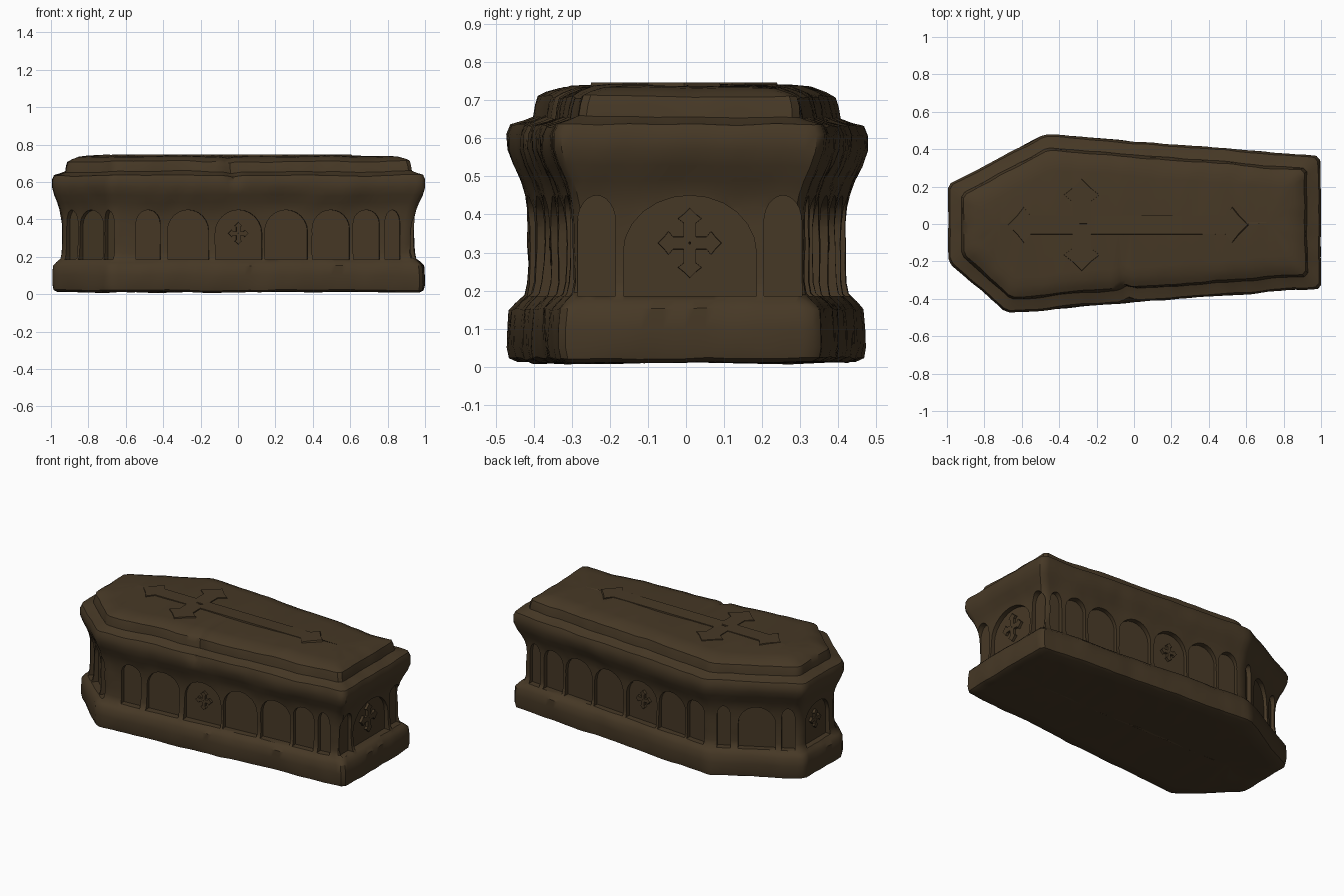
import bpy, bmesh, math
from mathutils import Vector, Matrix, noise

if "Cube" in bpy.data.objects:
    bpy.data.objects.remove(bpy.data.objects["Cube"])

# Weathered stone colour
stone = bpy.data.materials.new("dark brown stone")
stone.diffuse_color = (0.062, 0.040, 0.019, 1)
stone.use_nodes = True
stone.node_tree.nodes["Principled BSDF"].inputs["Base Color"].default_value = stone.diffuse_color

# Coffin outline (counter-clockwise) and the moulded side profile: (height, inset)
OUTLINE = [Vector(p) for p in ((1, .365), (-.48, .485), (-1, .205), (-1, -.2), (-.69, -.48), (1, -.345))]
PROFILE = [(.012, .2), (.012, .1), (.012, .035), (.022, .014), (.05, .008), (.10, .008), (.15, .012),
           (.17, .03), (.19, .052), (.22, .058), (.27, .06), (.32, .06), (.37, .06), (.42, .057),
           (.455, .05), (.49, .038), (.53, .018), (.57, .004), (.61, .003), (.635, .014),
           (.645, .05), (.655, .075), (.685, .08), (.71, .088), (.722, .11), (.735, .145), (.739, .19)]


def inset(d):
    """Outline corners moved inward by d, mitred."""
    out, n = [], len(OUTLINE)
    for i, p in enumerate(OUTLINE):
        a = (p - OUTLINE[i - 1]).normalized()
        b = (OUTLINE[(i + 1) % n] - p).normalized()
        na, nb = Vector((-a.y, a.x)), Vector((-b.y, b.x))
        out.append(p + (na + nb) * d / (1 + na.dot(nb)))
    return out


def ring(d, chamfer=.018):
    """Evenly divided inset outline with softened corners."""
    corners, pts = inset(d), []
    for i, p in enumerate(corners):
        q = corners[(i + 1) % 6]
        n = int((OUTLINE[(i + 1) % 6] - OUTLINE[i]).length / .03)
        u = (q - p).normalized() * chamfer
        pts += [(p + u).lerp(q - u, k / n) for k in range(n + 1)]
    return pts


def weather(co):
    """Small irregular wear, plus a crack in the front of the lid."""
    w = noise.noise_vector(co * 4) * .010 + noise.noise_vector(co * 11) * .004
    w.z *= .8
    c = co + w
    if co.z > .58 and co.y < -.2:
        k = max(0, 1 - abs(co.x + .03 + .3 * (co.z - .65)) / .045)
        c.y += .022 * k
        c.z -= .010 * k
    c.x = max(-1, min(1, c.x))
    c.z = max(0, c.z)
    return c


def finish(name, bm, angle=40):
    bmesh.ops.recalc_face_normals(bm, faces=bm.faces)
    me = bpy.data.meshes.new(name)
    bm.to_mesh(me)
    bm.free()
    me.materials.append(stone)
    ob = bpy.data.objects.new(name, me)
    bpy.context.collection.objects.link(ob)
    smooth(ob, angle)
    return ob


def smooth(ob, angle=40):
    bpy.ops.object.select_all(action='DESELECT')
    ob.select_set(True)
    bpy.context.view_layer.objects.active = ob
    bpy.ops.object.shade_smooth_by_angle(angle=math.radians(angle))


def prism(bm, pts, frame, lo, hi, shrink=1.0):
    """Extrude a 2D shape along the frame's third axis; the hi end may taper."""
    c = sum((Vector(p) for p in pts), Vector((0, 0))) / len(pts)
    rows = []
    for h, s in ((lo, 1), (hi, shrink)):
        rows.append([bm.verts.new(frame @ Vector((*(c + (Vector(p) - c) * s), h))) for p in pts])
    n = len(pts)
    for i in range(n):
        bm.faces.new((rows[0][i], rows[0][(i + 1) % n], rows[1][(i + 1) % n], rows[1][i]))
    bm.faces.new(rows[0][::-1])
    bm.faces.new(rows[1])


# Main stone body: one loft of base, wall, cornice and lid
bm = bmesh.new()
rings = [[bm.verts.new((p.x, p.y, z)) for p in ring(d)] for z, d in PROFILE]
n = len(rings[0])
for lo, hi in zip(rings, rings[1:]):
    for i in range(n):
        bm.faces.new((lo[i], lo[(i + 1) % n], hi[(i + 1) % n], hi[i]))
for r, z in ((rings[0], .012), (rings[-1], .742)):
    spine = [bm.verts.new((max(-.72, min(.72, v.co.x)), 0, z)) for v in r]
    for i in range(n):
        j = (i + 1) % n
        bm.faces.new((r[i], r[j], spine[j], spine[i]))
bmesh.ops.remove_doubles(bm, verts=bm.verts, dist=.0005)
for v in bm.verts:
    v.co = weather(v.co)
holes = [e for e in bm.edges if len(e.link_faces) == 1]
if holes:
    bmesh.ops.holes_fill(bm, edges=holes, sides=0)
# Triangulated caps keep the spine closed
bmesh.ops.triangulate(bm, faces=[f for f in bm.faces if abs(f.normal.z) > .9])
body = finish("coffin_body", bm)

# Arch niches per side: (distance along the side, width, carved ornament)
NICHES = {
    0: [(.14, .08, 0), (.28, .14, 0), (.47, .20, 0), (.70, .22, 0), (.95, .23, 1), (1.18, .20, 0), (1.36, .13, 0)],
    1: [(.10, .08, 0), (.295, .22, 0), (.48, .08, 0)],
    2: [(.2025, .24, 1)],
    3: [(.10, .08, 0), (.24, .17, 0), (.365, .06, 0)],
    4: [(.215, .13, 0), (.43, .22, 0), (.70, .25, 1), (.955, .23, 0), (1.195, .20, 0), (1.385, .14, 0), (1.525, .08, 0)],
    5: [(.11, .10, 0), (.355, .35, 2), (.60, .10, 0)],
}


def arch(w):
    """Arch shape standing on the plinth."""
    h = w / 2
    rise = min(max(h, .07), .15)
    top = .45
    return [(-h, .185), (h, .185)] + [(h * math.cos(a), top - rise + rise * math.sin(a))
                                      for a in (math.pi * k / 12 for k in range(13))]


def cross(bm, frame, up, down, side, w, lo, hi):
    """Cross with a flared, pointed tip on each arm."""
    for ang, l in ((0, side), (90, up), (180, side), (270, down)):
        f = frame @ Matrix.Rotation(math.radians(ang), 4, 'Z')
        t = w * 1.9
        prism(bm, [(0, -w), (l - 2.4 * w, -w), (l - 1.7 * w, -t), (l - w, -w), (l, 0),
                   (l - w, w), (l - 1.7 * w, t), (l - 2.4 * w, w), (0, w)], f, lo, hi, .95)


cut, orn = bmesh.new(), bmesh.new()
walls = inset(.06)
for side, niches in NICHES.items():
    p, q = OUTLINE[side], OUTLINE[(side + 1) % 6]
    u = (q - p).normalized()
    nrm = Vector((u.y, -u.x))
    for dist, w, kind in niches:
        o = p + u * dist - nrm * .06
        # Axes: along the wall, up, outward
        frame = Matrix(((u.x, 0, nrm.x, o.x), (u.y, 0, nrm.y, o.y), (0, 1, 0, 0), (0, 0, 0, 1)))
        prism(cut, arch(w), frame, -.024, .045, 1.0)
        if kind:
            s = .085 if kind == 2 else .055
            cross(orn, frame @ Matrix.Translation((0, .325, 0)), s * 1.1, s * 1.1, s, s * .2, -.04, -.008)
bmesh.ops.recalc_face_normals(cut, faces=cut.faces)
cutter = finish("niche_cutter", cut)
cutter.hide_render = True
finish("niche_ornaments", orn)

# Carve the niches into the body
mod = body.modifiers.new("niches", 'BOOLEAN')
mod.object = cutter
mod.operation = 'DIFFERENCE'
mod.solver = 'EXACT'
bpy.context.view_layer.objects.active = body
bpy.ops.object.modifier_apply(modifier=mod.name)
bpy.data.objects.remove(cutter)
smooth(body)

# Low relief cross on the lid, long arm toward the foot
bm = bmesh.new()
lid = Matrix.Translation((-.28, -.005, .725)) @ Matrix.Rotation(math.radians(90), 4, 'Z')
cross(bm, lid, .40, .90, .25, .052, 0, .022)
finish("lid_cross", bm)
